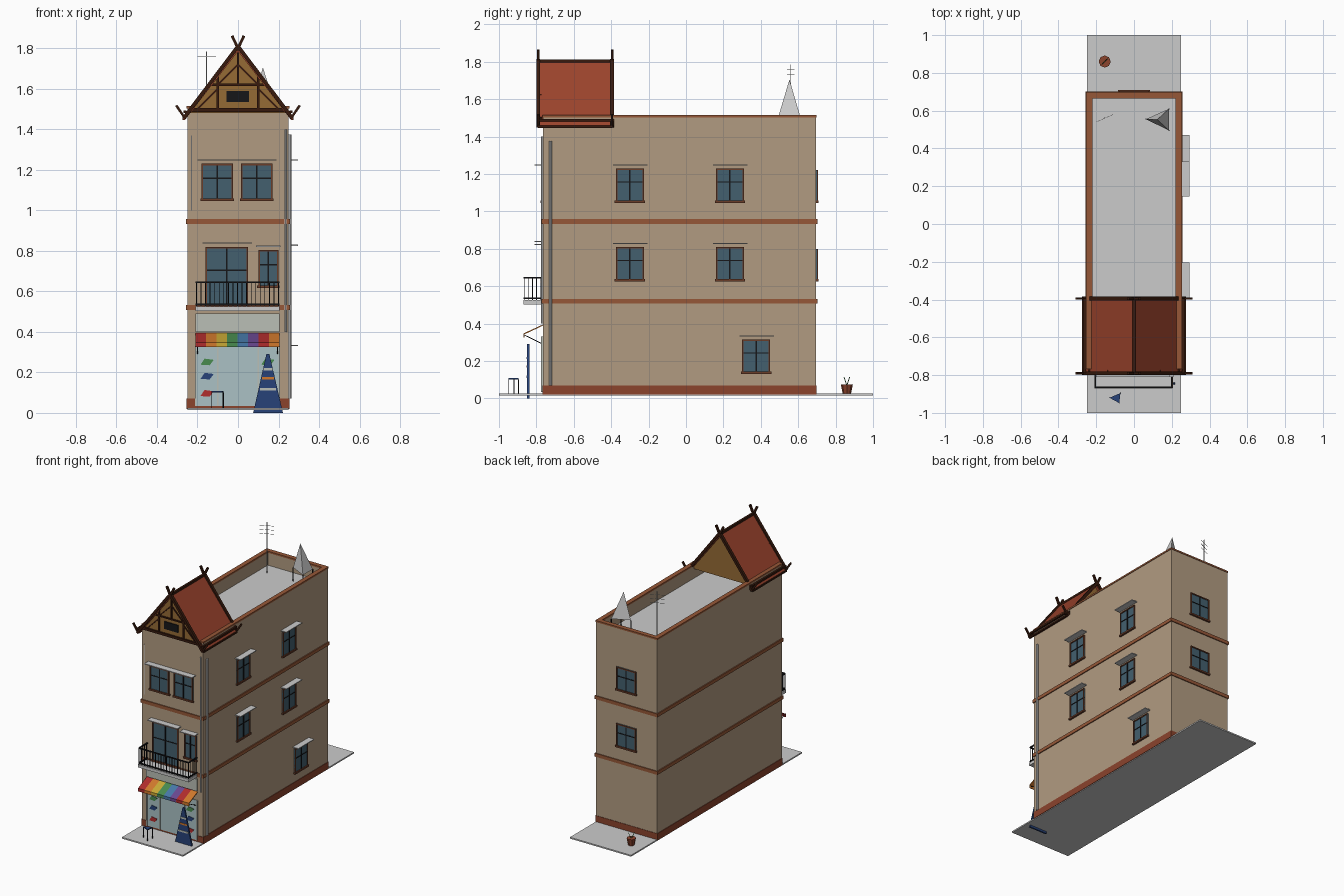
import bpy, bmesh
from mathutils import Vector, Matrix

if "Cube" in bpy.data.objects:
    bpy.data.objects.remove(bpy.data.objects["Cube"])

def mat(name, hexcol):
    lin = [(int(hexcol[i:i + 2], 16) / 255) ** 2.2 for i in (0, 2, 4)]
    m = bpy.data.materials.new(name)
    m.diffuse_color = (*lin, 1)
    m.use_nodes = True
    m.node_tree.nodes["Principled BSDF"].inputs["Base Color"].default_value = m.diffuse_color
    return m

WALL, BRICK, TRIM = mat("plaster", "B09A80"), mat("brick", "8A4530"), mat("trim", "95583A")
WOOD, DARK, RED = mat("gable_wood", "946A38"), mat("dark_wood", "3A2015"), mat("roof_red", "9A4530")
GLASS, FRAME, BLACK = mat("glass", "45606E"), mat("frame", "6A3E2C"), mat("iron", "1C1C1E")
SHOP, PALE, BLUE = mat("shop_glass", "A9C0C4"), mat("pale_panel", "B8BDB4"), mat("blue", "2B4478")
ORANGE, GREEN, CRIMSON = mat("orange", "D07830"), mat("green", "4A8A50"), mat("crimson", "B03030")
YELLOW, PURPLE, SKY = mat("yellow", "C8A838"), mat("purple", "6A4A90"), mat("sky", "4878A8")

XW, YF, YB, TOP = 0.25, -0.765, 0.695, 1.51   # wall faces and parapet top

def box(bm, a, b):
    lo, hi = Vector(map(min, a, b)), Vector(map(max, a, b))
    bmesh.ops.create_cube(bm, size=1, matrix=Matrix.Translation((lo + hi) / 2) @ Matrix.Diagonal((*(hi - lo), 1)))

def bar(bm, a, b, w, d=None):
    a, b = Vector(a), Vector(b)
    rot = (b - a).to_track_quat('Z', 'Y').to_matrix().to_4x4()
    bmesh.ops.create_cube(bm, size=1, matrix=Matrix.Translation((a + b) / 2) @ rot @ Matrix.Diagonal((w, d or w, (b - a).length, 1)))

def poly(bm, pts, vec):
    f = bm.faces.new([bm.verts.new(p) for p in pts])
    r = bmesh.ops.extrude_face_region(bm, geom=[f])
    bmesh.ops.translate(bm, verts=[v for v in r["geom"] if isinstance(v, bmesh.types.BMVert)], vec=vec)

def make(name, material, build):
    bm = bmesh.new()
    build(bm)
    bmesh.ops.recalc_face_normals(bm, faces=bm.faces)
    me = bpy.data.meshes.new(name)
    bm.to_mesh(me)
    bm.free()
    ob = bpy.data.objects.new(name, me)
    if material:
        me.materials.append(material)
    bpy.context.collection.objects.link(ob)
    return ob

def boxes(name, material, pairs):
    return make(name, material, lambda bm: [box(bm, a, b) for a, b in pairs])

def bars(name, material, items):
    return make(name, material, lambda bm: [bar(bm, *i) for i in items])

def ring(x, y0, y1, z0, z1, w):
    return [((-x, y0, z0), (-x + w, y1, z1)), ((x - w, y0, z0), (x, y1, z1)),
            ((-x, y0, z0), (x, y0 + w, z1)), ((-x, y1 - w, z0), (x, y1, z1))]

# Ground and main building with sunken roof deck
boxes("ground", None, [((-.25, -1, .015), (.25, 1, .025))])
boxes("wall_body", WALL, [((-XW, YF, .02), (XW, YB, 1.39))])
boxes("parapet", WALL, ring(XW, YF, YB, 1.39, TOP - .005, .028))
boxes("roof_deck", None, [((-.222, YF + .03, 1.38), (.222, YB - .03, 1.41))])
boxes("parapet_cap", TRIM, ring(.254, YF - .003, YB + .003, TOP - .008, TOP + .004, .034))
boxes("base_course", BRICK, ring(.254, YF - .003, YB + .003, .02, .07, .02))
for i, z in enumerate((.507, .933)):
    boxes(f"floor_band_{i}", TRIM, ring(.257, YF - .007, YB + .007, z, z + .025, .02))

# Windows, described on each wall as (u, outward, z)
SIDES = {"front": lambda u, o, z: (u, YF - o, z),
         "right": lambda u, o, z: (XW + o, u, z),
         "back": lambda u, o, z: (u, YB + o, z)}

def window(side, u0, u1, z0, z1, hood=None):
    P, um = SIDES[side], (u0 + u1) / 2
    zt, w, n = z0 + (z1 - z0) * .6, .008, f"{side}_{u0}_{z0}"
    def B(name, m, items):
        boxes(f"{name}_{n}", m, [(P(a, o0, c), P(b, o1, d)) for a, b, o0, o1, c, d in items])
    B("window_glass", GLASS, [(u0, u1, 0, .005, z0, z1)])
    B("window_frame", FRAME, [(u0, u0 + w, 0, .01, z0, z1), (u1 - w, u1, 0, .01, z0, z1),
                              (u0, u1, 0, .01, z1 - w, z1), (u0 - .006, u1 + .006, 0, .014, z0 - .004, z0 + w)])
    B("window_bars", BLACK, [(um - .004, um + .004, 0, .009, z0, z1), (u0, u1, 0, .008, zt - .003, zt + .003)])
    if hood:
        B("window_hood", None, [(hood[0], hood[1], 0, .045, z1 + .015, z1 + .021)])

window("front", -.18, -.025, 1.05, 1.23, (-.2, .19))
window("front", .015, .17, 1.05, 1.23)
window("front", -.16, .05, .53, .82, (-.175, .07))
window("front", .1, .2, .62, .805, (.09, .21))
for u, z in ((-.375, 1.05), (.16, 1.05), (-.375, .63), (.16, .63), (.3, .135)):
    window("right", u, u + .15, z, z + .18, (u - .015, u + .17))
for z in (1.05, .63):
    window("back", -.08, .08, z, z + .17)

# Shopfront: glazing, mullions, blank fascia, window decorations
boxes("shop_glazing", SHOP, [((-.21, YF - .004, .035), (.205, YF, .33))])
boxes("shop_mullions", PALE, [((x - .004, YF - .009, .035), (x + .004, YF, .33)) for x in (-.208, -.1, .1, .203)])
boxes("shop_fascia", PALE, [((-.21, YF - .01, .4), (.205, YF, .49))])
for i, (z, m) in enumerate(((.25, GREEN), (.18, BLUE), (.095, CRIMSON))):
    for x in (-.15, .15):
        make(f"window_ornament_{i}", m, lambda bm: poly(bm, [
            (x - .035, YF - .006, z - .012), (x + .01, YF - .006, z - .015),
            (x + .03, YF - .006, z + .012), (x - .015, YF - .006, z + .018)], (0, -.003, 0)))

# Striped awning with a short valance
stripes = (CRIMSON, ORANGE, YELLOW, GREEN, SKY, PURPLE, CRIMSON, ORANGE)
for i, m in enumerate(stripes):
    x = -.21 + i * .052
    prof = [(YF, .395), (-.868, .348), (-.868, .325), (-.863, .325), (-.863, .343), (YF, .389)]
    make(f"awning_stripe_{i}", m, lambda bm: poly(bm, [(x, y, z) for y, z in prof], (.052, 0, 0)))
bars("awning_arms", BLACK, [((x, YF, .29), (x, -.862, .338), .004) for x in (-.2, .195)])

# Balcony
boxes("balcony_slab", None, [((-.21, -.87, .503), (.205, YF, .525))])
rails = []
for z in (.535, .645):
    rails += [((-.208, -.865, z), (.203, -.865, z), .008)]
    rails += [((x, -.865, z), (x, YF, z), .008) for x in (-.205, .2)]
rails += [((-.205 + i * .0225, -.865, .525), (-.205 + i * .0225, -.865, .645), .004) for i in range(19)]
rails += [((x, -.865 + i * .022, .525), (x, -.865 + i * .022, .645), .004) for x in (-.205, .2) for i in range(5)]
bars("balcony_railing", BLACK, rails)

# Drain pipes
def pipe(name, x, y, z0, z1, r):
    make(name, None, lambda bm: bmesh.ops.create_cone(bm, cap_ends=True, segments=8, radius1=r, radius2=r,
         depth=z1 - z0, matrix=Matrix.Translation((x, y, (z0 + z1) / 2))))
pipe("side_drain_pipe", .256, -.725, .07, 1.375, .008)
pipe("front_drain_pipe", .235, YF - .005, .4, 1.4, .006)
pipe("left_drain_pipe", -.23, YF - .002, 1.0, 1.37, .003)

# Steep gable roof over the front
Y0, Y1 = -.79, -.395
make("gable_body", WOOD, lambda bm: poly(bm, [(-.24, Y0 + .015, 1.48), (.24, Y0 + .015, 1.48), (0, Y0 + .015, 1.79)],
                                         (0, Y1 - Y0 - .03, 0)))
for s, n in ((-1, "left"), (1, "right")):
    make(f"roof_slope_{n}", RED, lambda bm: poly(bm, [(0, Y0, 1.805), (s * .272, Y0, 1.452),
         (s * .262, Y0, 1.446), (0, Y0, 1.785)], (0, Y1 - Y0, 0)))
trim = [((0, Y0, 1.805), (0, Y1, 1.805), .016)]
for s in (-1, 1):
    trim += [((s * .262, Y0, 1.487), (s * .262, Y1, 1.487), .014), ((s * .268, Y0, 1.453), (s * .268, Y1, 1.453), .012)]
    for y in (Y0, Y1):
        trim += [((0, y, 1.81), (s * .268, y, 1.455), .02, .018),
                 ((s * .262, y, 1.455), (s * .305, y, 1.518), .012),
                 ((s * -.005, y, 1.79), (s * .03, y, 1.862), .014)]
bars("roof_trim_and_finials", DARK, trim)
timber = [((-.24, Y0 + .012, 1.495), (.24, Y0 + .012, 1.495), .018),
          ((-.14, Y0 + .012, 1.62), (.14, Y0 + .012, 1.62), .01), ((0, Y0 + .012, 1.62), (0, Y0 + .012, 1.8), .01)]
for s in (-1, 1):
    timber += [((s * .1, Y0 + .012, 1.495), (s * .1, Y0 + .012, 1.66), .01),
               ((s * .1, Y0 + .012, 1.62), (0, Y0 + .012, 1.72), .008),
               ((s * .2, Y0 + .012, 1.5), (s * .1, Y0 + .012, 1.6), .008)]
bars("gable_timbers", DARK, timber)
boxes("gable_vent", BLACK, [((-.057, Y0 + .008, 1.535), (.055, Y0 + .02, 1.59))])

# Rooftop: three-sided tank cone on legs, aerial
tri = [(.063, .555), (.185, .61), (.185, .495)]
def cone(bm):
    base = [bm.verts.new((x, y, 1.51)) for x, y in tri]
    tip = bm.verts.new((.123, .553, 1.705))
    bm.faces.new(base)
    for i in range(3):
        bm.faces.new((base[i], base[(i + 1) % 3], tip))
make("roof_cone", None, cone)
bars("cone_legs", BLACK, [((x, y, 1.41), (x, y, 1.51), .005) for x, y in tri])
bars("aerial", None, [((-.155, .56, 1.41), (-.155, .56, 1.785), .005)] +
     [((-.2, .56 - .02, z), (-.11, .56 + .02, z), .002) for z in (1.7, 1.73, 1.76)])

# Pavement objects: flat striped sign, small stool, pot behind
make("pavement_sign", BLUE, lambda bm: poly(bm, [(.075, -.85, 0), (.222, -.85, 0), (.155, -.85, .29), (.14, -.85, .29)],
                                            (0, .012, 0)))
for z, m in ((.11, PALE), (.165, ORANGE), (.21, PALE)):
    w = .06 * (1 - z / .33)
    boxes(f"sign_stripe_{z}", m, [((.148 - w, -.853, z), (.148 + w, -.849, z + .012))])
seat = [(-.13, -.92), (-.072, -.895), (-.078, -.948)]
make("stool_seat", BLUE, lambda bm: poly(bm, [(x, y, .1) for x, y in seat], (0, 0, .008)))
bars("stool_legs", BLACK, [((x, y, .025), (x, y, .1), .004) for x, y in seat])
make("rear_pot", BRICK, lambda bm: bmesh.ops.create_cone(bm, cap_ends=True, segments=8, radius1=.022, radius2=.032,
     depth=.05, matrix=Matrix.Translation((-.155, .86, .05))))
bars("rear_pot_stems", GREEN, [((-.155, .86, .07), (-.155 + d, .86 + d, .115), .003) for d in (-.015, .015)])
